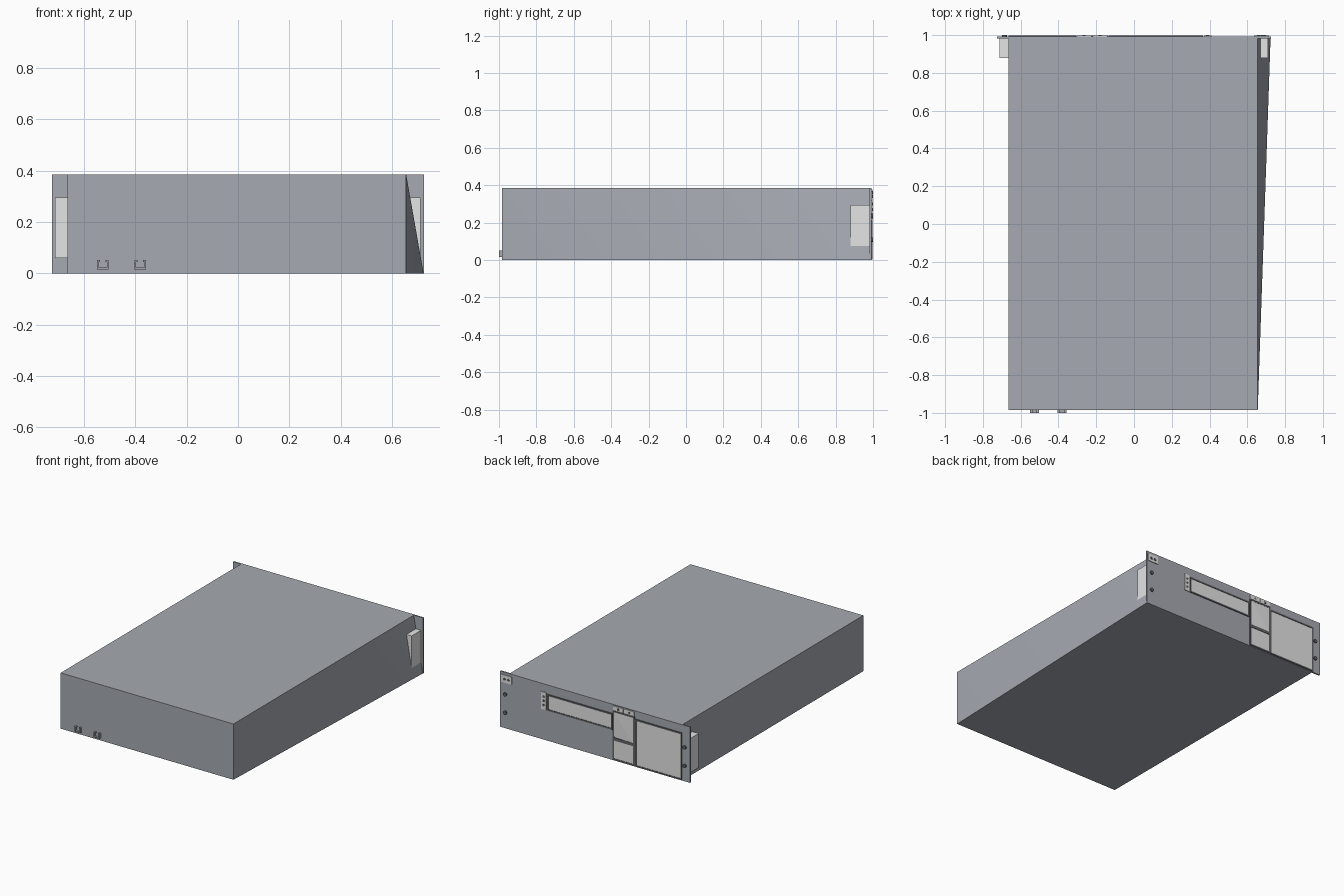
import bpy, bmesh, math
from mathutils import Vector

if "Cube" in bpy.data.objects:
    bpy.data.objects.remove(bpy.data.objects["Cube"])


def material(name, rgb):
    m = bpy.data.materials.new(name)
    m.diffuse_color = (*rgb, 1)
    m.use_nodes = True
    m.node_tree.nodes["Principled BSDF"].inputs["Base Color"].default_value = m.diffuse_color
    return m


STEEL = material("blue_grey_steel", (0.38, 0.40, 0.44))
LIGHT = material("light_grey", (0.78, 0.78, 0.78))
DARK = material("dark_grey", (0.13, 0.13, 0.14))


def finish(bm, name, mat):
    bmesh.ops.recalc_face_normals(bm, faces=bm.faces)
    me = bpy.data.meshes.new(name)
    bm.to_mesh(me)
    bm.free()
    me.materials.append(mat)
    ob = bpy.data.objects.new(name, me)
    bpy.context.collection.objects.link(ob)
    return ob


def add_box(bm, x, y, z):
    """Add a box given (min, max) ranges; returns its vertices."""
    verts = bmesh.ops.create_cube(bm, size=1)["verts"]
    for v in verts:
        v.co = Vector([r[0] if c < 0 else r[1] for c, r in zip(v.co, (x, y, z))])
    return verts


def box(name, mat, x, y, z):
    bm = bmesh.new()
    add_box(bm, x, y, z)
    return finish(bm, name, mat)


def frame(name, mat, x, y, z, t=0.01):
    """Rectangular rim of width t around the outside of a pane."""
    bm = bmesh.new()
    for xr in ((x[0], x[0] + t), (x[1] - t, x[1])):
        add_box(bm, xr, y, z)
    for zr in ((z[0], z[0] + t), (z[1] - t, z[1])):
        add_box(bm, (x[0] + t, x[1] - t), y, zr)
    return finish(bm, name, mat)


def stud(name, mat, x, z, r, y0, y1, sides=12):
    bm = bmesh.new()
    bmesh.ops.create_cone(bm, cap_ends=True, segments=sides, radius1=r, radius2=r, depth=y1 - y0)
    for v in bm.verts:
        a, b, c = v.co
        v.co = (x + a, (y0 + y1) / 2 + c, z + b)
    return finish(bm, name, mat)


# Chassis: a long box whose lower right rear corner is flared out
bm = bmesh.new()
verts = add_box(bm, (-0.665, 0.655), (-0.985, 0.983), (0, 0.385))
right = [v for v in verts if v.co.x > 0]
flared = next(v for v in right if v.co.y > 0 and v.co.z < 0.1)
front_top = next(v for v in right if v.co.y < 0 and v.co.z > 0.1)
flared.co.x = 0.723
bmesh.ops.connect_verts(bm, verts=[flared, front_top])
chassis = finish(bm, "chassis", STEEL)
bpy.context.view_layer.objects.active = chassis
chassis.select_set(True)
bpy.ops.object.shade_smooth_by_angle(angle=math.radians(30))

# Rack panel across the rear
box("rack_panel", STEEL, (-0.725, 0.725), (0.982, 0.992), (0, 0.385))

# Side blocks behind the panel ears
for side, (a, b) in {"left": (-0.713, -0.665), "right": (0.668, 0.71)}.items():
    box(side + "_ear_block", LIGHT, (a, b), (0.88, 0.982), (0.06, 0.295))

# Ear screws
for x in (-0.685, 0.685):
    for z in (0.108, 0.235):
        stud("ear_screw", DARK, x, z, 0.013, 0.992, 1.0)

# Corner plate with two small lamps
box("corner_plate", LIGHT, (0.635, 0.715), (0.992, 0.997), (0.315, 0.368))
for x in (0.66, 0.69):
    stud("corner_lamp", DARK, x, 0.34, 0.009, 0.997, 1.0, 8)

# Button strip beside the long bay
box("button_strip", LIGHT, (0.37, 0.41), (0.992, 0.997), (0.21, 0.33))
for z in (0.24, 0.27, 0.30):
    stud("strip_button", DARK, 0.39, z, 0.008, 0.997, 1.0, 8)

# Framed bays: x range, z range
bays = {
    "long_bay": ((-0.135, 0.365), (0.21, 0.322)),
    "lower_bay": ((-0.305, -0.137), (0.005, 0.15)),
    "large_bay": ((-0.665, -0.307), (0.003, 0.33)),
}
for name, (x, z) in bays.items():
    box(name + "_door", LIGHT, (x[0] + 0.009, x[1] - 0.009), (0.991, 0.995), (z[0] + 0.009, z[1] - 0.009))
    frame(name + "_frame", DARK, x, (0.991, 0.998), z)

# Middle bay with a twisted door, one corner sunk
frame("middle_bay_frame", DARK, (-0.305, -0.137), (0.991, 0.998), (0.15, 0.345))
bm = bmesh.new()
verts = add_box(bm, (-0.296, -0.146), (0.991, 0.997), (0.159, 0.336))
rear = [v for v in verts if v.co.y > 0.995]
sunk = next(v for v in rear if v.co.x > -0.2 and v.co.z < 0.2)
ends = [v for v in rear if (v.co.x > -0.2) == (v.co.z > 0.2)]
bmesh.ops.connect_verts(bm, verts=ends)
sunk.co.y = 0.9925
finish(bm, "middle_bay_door", LIGHT)

# Two latches above the middle bay
for a, b in ((-0.218, -0.14), (-0.303, -0.224)):
    box("latch_plate", LIGHT, (a, b), (0.992, 0.998), (0.347, 0.378))
    stud("latch_button", DARK, (a + b) / 2, 0.362, 0.008, 0.998, 1.0, 8)

# Open-topped cable clips on the front
for cx in (-0.527, -0.381):
    bm = bmesh.new()
    w, t, y = 0.023, 0.007, (-1.0, -0.985)
    add_box(bm, (cx - w, cx + w), y, (0.016, 0.016 + t))
    for s in (-1, 1):
        add_box(bm, sorted((cx + s * w, cx + s * (w - t))), y, (0.016 + t, 0.045))
        add_box(bm, sorted((cx + s * w, cx + s * (w - 0.012))), y, (0.045, 0.052))
    finish(bm, "cable_clip", STEEL)
